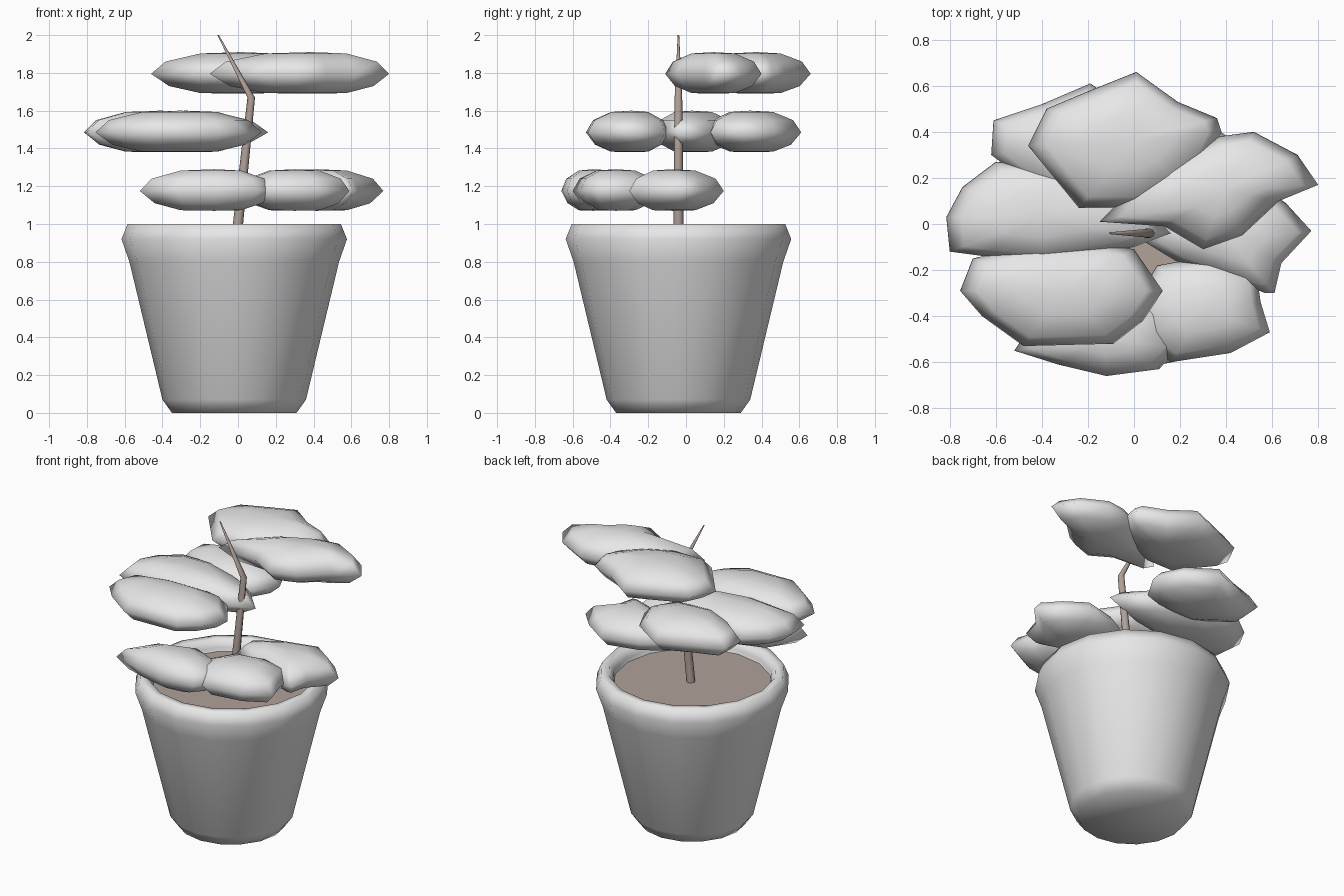
import bpy, bmesh, math
from mathutils import Vector

if "Cube" in bpy.data.objects:
    bpy.data.objects.remove(bpy.data.objects["Cube"])


def material(name, rgb):
    m = bpy.data.materials.new(name)
    m.diffuse_color = (*rgb, 1)
    m.use_nodes = True
    m.node_tree.nodes["Principled BSDF"].inputs["Base Color"].default_value = m.diffuse_color
    return m


PALE = material("pale_grey", (0.8, 0.8, 0.8))
BROWN = material("soft_brown", (0.44, 0.36, 0.32))


def loft(name, rings, mat, smooth=True):
    """Skin a list of rings (a ring may be one point) into a mesh object."""
    bm = bmesh.new()
    loops = [[bm.verts.new(p) for p in r] for r in rings]
    for a, b in zip(loops, loops[1:]):
        n = max(len(a), len(b))
        for i in range(n):
            j = (i + 1) % n
            if len(a) == 1:
                bm.faces.new((a[0], b[j], b[i]))
            elif len(b) == 1:
                bm.faces.new((a[i], a[j], b[0]))
            else:
                bm.faces.new((a[i], a[j], b[j], b[i]))
    bmesh.ops.recalc_face_normals(bm, faces=bm.faces)
    for f in bm.faces:
        f.smooth = smooth
    me = bpy.data.meshes.new(name)
    bm.to_mesh(me)
    bm.free()
    me.materials.append(mat)
    ob = bpy.data.objects.new(name, me)
    bpy.context.collection.objects.link(ob)
    return ob


def circle(x, y, z, r, n):
    if r == 0:
        return [(x, y, z)]
    return [(x + r * math.cos(2 * math.pi * i / n),
             y + r * math.sin(2 * math.pi * i / n), z) for i in range(n)]


CX, CY = -0.02, -0.04

# Pot: turned profile with rounded foot and thick rim, closed under the soil
pot_profile = [(0, 0), (.33, 0), (.38, .07), (.555, .8), (.597, .92),
               (.565, 1), (.515, 1), (.49, .95), (.48, .85), (0, .85)]
loft("pot", [circle(CX, CY, z, r, 16) for r, z in pot_profile], PALE)

# Soil disc
loft("soil", [circle(CX, CY, .88, .485, 16), circle(CX, CY, .925, .485, 16),
              circle(CX, CY, .925, 0, 16)], BROWN, False)

# Bent, tapering stem
stem_path = [(-.015, .86, .027), (.0, 1.0, .027), (.07, 1.67, .02), (-.105, 2.0, .004)]
loft("stem", [circle(x, CY, z, r, 8) for x, z, r in stem_path]
     + [[(-.105, CY, 2.0)]], BROWN)


def leaf(name, z, outline):
    """Lens-shaped leaf pad: sharp rim, stepped inward above and below."""
    pts = [Vector((x, y, 0)) for x, y in outline]
    mid = sum(pts, Vector()) / len(pts)
    rings = []
    for s, h in ((0, -.105), (.45, -.102), (.8, -.065), (1, 0),
                 (.84, .065), (.45, .108), (0, .115)):
        ring = [mid + (p - mid) * s + Vector((0, 0, z + h)) for p in pts]
        rings.append(ring if s else ring[:1])
    loft(name, rings, PALE)


# Top tier
leaf("top_leaf_back", 1.795, [(.01, .66), (-.19, .58), (-.38, .5), (-.46, .34), (-.24, .07),
                              (0, .07), (.2, .16), (.33, .3), (.38, .4), (.36, .46), (.19, .53)])
leaf("top_leaf_right", 1.795, [(.8, .17), (.71, .3), (.52, .4), (.37, .38), (.09, .25),
                               (-.15, .01), (.13, -.01), (.3, -.11), (.47, -.05), (.63, .1)])

# Middle tier
leaf("middle_leaf_front", 1.485, [(-.755, -.29), (-.7, -.15), (-.45, -.09), (-.1, -.09),
                                  (0, -.11), (.125, -.29), (.04, -.42), (-.09, -.52),
                                  (-.48, -.53), (-.66, -.4)])
leaf("middle_leaf_left", 1.485, [(-.815, .03), (-.745, .16), (-.6, .27), (-.3, .27), (0, .13),
                                 (.16, -.04), (0, -.1), (-.39, -.17), (-.65, -.14), (-.8, -.12)])
leaf("middle_leaf_back", 1.485, [(-.62, .3), (-.61, .45), (-.4, .52), (-.19, .61), (.02, .47),
                                 (.1, .3), (0, .13), (-.33, .1), (-.46, .18)])

# Bottom tier
leaf("bottom_leaf_right", 1.175, [(.77, -.03), (.66, .09), (.5, .2), (.25, .14), (.05, .02),
                                  (.05, -.08), (.18, -.16), (.33, -.21), (.57, -.3),
                                  (.61, -.3), (.64, -.17)])
leaf("bottom_leaf_front_right", 1.175, [(.53, -.2), (.55, -.34), (.59, -.47), (.42, -.56),
                                        (.16, -.6), (.03, -.5), (0, -.35), (.1, -.18),
                                        (.33, -.14)])
leaf("bottom_leaf_front", 1.175, [(-.52, -.55), (-.33, -.61), (-.12, -.66), (.11, -.63),
                                  (.19, -.54), (.15, -.36), (-.1, -.25), (-.38, -.34)])
